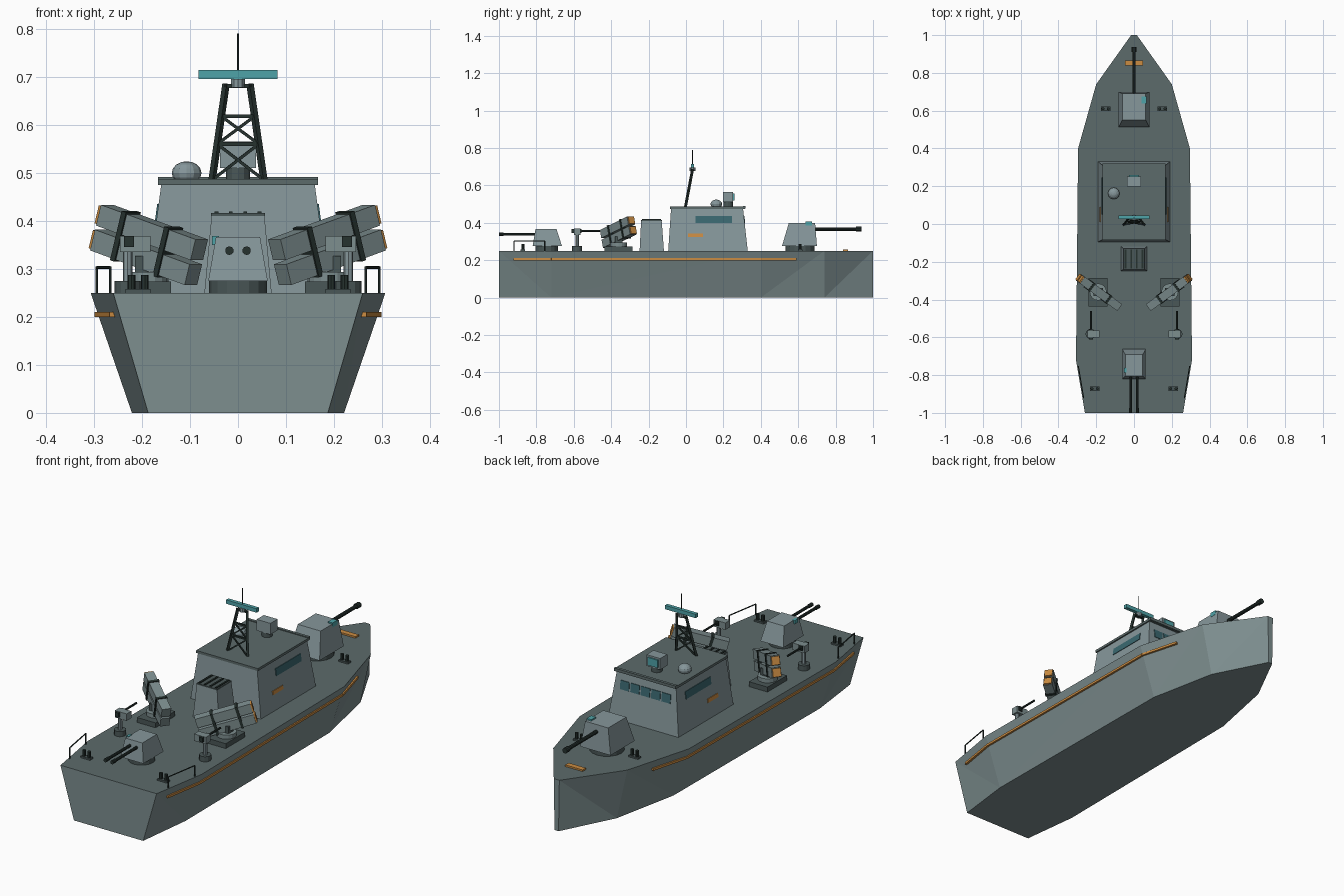
import bpy, bmesh, math
from mathutils import Vector

cube = bpy.data.objects.get("Cube")
if cube:
    bpy.data.objects.remove(cube, do_unlink=True)


def material(name, code):
    def lin(c):
        return c / 12.92 if c <= 0.04045 else ((c + 0.055) / 1.055) ** 2.4
    col = tuple(lin(int(code[i:i + 2], 16) / 255) for i in range(0, len(code), 2)) + (1,)
    m = bpy.data.materials.new(name)
    m.use_nodes = True
    m.diffuse_color = col
    m.node_tree.nodes["Principled BSDF"].inputs["Base Color"].default_value = col
    return m


HULL = material("hull grey", "7D8E8F")
DECK = material("deck grey", "5C6B6B")
HOUSE = material("superstructure grey", "86979B")
BASE = material("mount grey", "4A5757")
METAL = material("dark metal", "26322F")
TEAL = material("sensor teal", "4FA3A8")
GLASS = material("window glass", "3A6870")
ORANGE = material("orange", "CB8C42")


def finish(name, bm, mats):
    bmesh.ops.recalc_face_normals(bm, faces=bm.faces[:])
    me = bpy.data.meshes.new(name)
    bm.to_mesh(me)
    bm.free()
    ob = bpy.data.objects.new(name, me)
    bpy.context.collection.objects.link(ob)
    for m in mats:
        me.materials.append(m)
    return ob


def loft(name, low, high, mat):
    """Solid between two four-cornered rings."""
    bm = bmesh.new()
    a = [bm.verts.new(p) for p in low]
    b = [bm.verts.new(p) for p in high]
    bm.faces.new(a)
    bm.faces.new(b)
    for i in range(len(a)):
        j = (i + 1) % len(a)
        bm.faces.new((a[i], a[j], b[j], b[i]))
    return finish(name, bm, [mat])


def taper(name, low, high, mat):
    """Tapered block; each end is x0, x1, y0, y1, z."""
    ring = lambda x0, x1, y0, y1, z: [(x0, y0, z), (x1, y0, z), (x1, y1, z), (x0, y1, z)]
    return loft(name, ring(*low), ring(*high), mat)


def box(name, c, size, mat):
    x, y, z = c
    w, d, h = (v / 2 for v in size)
    r = (x - w, x + w, y - d, y + d)
    return taper(name, r + (z - h,), r + (z + h,), mat)


def beam(name, p, q, w, h, mat):
    """Square bar from p to q, w wide and h tall."""
    p, q = Vector(p), Vector(q)
    d = (q - p).normalized()
    side = d.cross(Vector((0, 0, 1)))
    side = side.normalized() if side.length > 1e-4 else Vector((1, 0, 0))
    up = side.cross(d)
    ring = lambda c: [c + side * (w / 2 * i) + up * (h / 2 * j)
                      for i, j in ((-1, -1), (1, -1), (1, 1), (-1, 1))]
    return loft(name, ring(p), ring(q), mat)


def rod(name, p, q, r, mat, n=10):
    p, q = Vector(p), Vector(q)
    bm = bmesh.new()
    bmesh.ops.create_cone(bm, cap_ends=True, segments=n, radius1=r, radius2=r, depth=(q - p).length)
    ob = finish(name, bm, [mat])
    ob.rotation_euler = (q - p).to_track_quat("Z", "Y").to_euler()
    ob.location = (p + q) / 2
    return ob


# Hull: stations of y and half width, flared from a narrower bottom
D, FLARE = 0.25, 0.72
STATIONS = [(-1, 0.26), (-0.72, 0.307), (0.4, 0.296), (0.74, 0.2), (1, 0.015)]
bm = bmesh.new()
rows = {}
for s in (-1, 1):
    low = [bm.verts.new((s * w * FLARE, y, 0)) for y, w in STATIONS]
    top = [bm.verts.new((s * w, y, D)) for y, w in STATIONS]
    rows[s] = (low, top)
    for i in range(len(STATIONS) - 1):
        if i == 0:
            tris = ((low[0], low[1], top[0]), (low[1], top[1], top[0]))
        else:
            tris = ((low[i], low[i + 1], top[i + 1]), (low[i], top[i + 1], top[i]))
        for t in tris:
            bm.faces.new(t)
for end in (0, -1):
    bm.faces.new((rows[-1][0][end], rows[1][0][end], rows[1][1][end], rows[-1][1][end]))
bm.faces.new(rows[-1][0] + rows[1][0][::-1])
deck = bm.faces.new(rows[-1][1] + rows[1][1][::-1])
deck.material_index = 1
finish("hull", bm, [HULL, DECK])


def half_width(y):
    for (y0, w0), (y1, w1) in zip(STATIONS, STATIONS[1:]):
        if y <= y1:
            return w0 + (w1 - w0) * (y - y0) / (y1 - y0)


# Deckhouse with roof slab, windows and side plates
WALL = lambda z: 0.19 - 0.03 * (z - D) / 0.225
BOW = lambda z: 0.33 - 0.025 * (z - D) / 0.225
taper("deckhouse", (-0.19, 0.19, -0.095, 0.33, D), (-0.16, 0.16, -0.08, 0.305, 0.475), HOUSE)
box("roof", (0, 0.115, 0.481), (0.334, 0.4, 0.012), DECK)
box("roof_visor", (0, 0.312, 0.484), (0.334, 0.014, 0.014), DECK)


def wall_plate(name, s, y0, y1, z0, z1, mat):
    ring = lambda z: tuple(sorted((s * (WALL(z) - 0.004), s * (WALL(z) + 0.003)))) + (y0, y1, z)
    taper(name, ring(z0), ring(z1), mat)


for s, side in ((-1, "right"), (1, "left")):
    wall_plate(side + "_window", s, 0.05, 0.245, 0.4, 0.435, GLASS)
    wall_plate(side + "_marker_plate", s, 0.01, 0.09, 0.325, 0.343, ORANGE)
for i in range(5):
    x = (i - 2) * 0.056
    ring = lambda z: (x - 0.024, x + 0.024, BOW(z) - 0.004, BOW(z) + 0.003, z)
    taper("bridge_window", ring(0.395), ring(0.437), GLASS)

# Roof equipment: dome and sensor box
rod("dome_base", (-0.107, 0.162, 0.485), (-0.107, 0.162, 0.495), 0.02, BASE, 12)
bm = bmesh.new()
bmesh.ops.create_uvsphere(bm, u_segments=12, v_segments=8, radius=0.031)
bmesh.ops.scale(bm, vec=(1, 1, 0.78), verts=bm.verts[:])
bmesh.ops.translate(bm, vec=(-0.107, 0.162, 0.5), verts=bm.verts[:])
finish("dome", bm, [HOUSE])
rod("sensor_pedestal", (0, 0.225, 0.485), (0, 0.225, 0.515), 0.025, BASE, 12)
box("sensor_box", (0, 0.225, 0.538), (0.074, 0.055, 0.055), HOUSE)
box("sensor_face", (0, 0.255, 0.538), (0.054, 0.008, 0.038), TEAL)

# Lattice mast, leaning toward the bow, with radar bar and aerial
FOOT, HEAD = 0.485, 0.685


def mast(s, z):
    t = (z - FOOT) / (HEAD - FOOT)
    return (s * (0.054 - 0.029 * t), -0.003 + 0.038 * t, z)


levels = (FOOT, 0.56, 0.618)
for s in (-1, 1):
    beam("mast_leg", mast(s, 0.478), mast(s, HEAD), 0.011, 0.011, METAL)
    for z0, z1 in zip(levels, levels[1:]):
        beam("mast_brace", mast(s, z0), mast(-s, z1), 0.006, 0.006, METAL)
for z in levels[1:]:
    beam("mast_crossbar", mast(-1, z), mast(1, z), 0.008, 0.008, METAL)
box("mast_head", (0, 0.035, 0.681), (0.056, 0.014, 0.008), METAL)
rod("radar_pivot", (0, 0.035, 0.678), (0, 0.035, 0.696), 0.015, HOUSE)
box("radar_bar", (0, 0.035, 0.705), (0.165, 0.018, 0.019), TEAL)
rod("aerial", (0, 0.035, 0.71), (0, 0.035, 0.79), 0.002, METAL, 6)

# Funnel with grille
taper("funnel", (-0.07, 0.07, -0.248, -0.118, D), (-0.055, 0.055, -0.24, -0.13, 0.412), HOUSE)
box("funnel_cap", (0, -0.185, 0.413), (0.112, 0.112, 0.006), BASE)
for i in range(4):
    box("funnel_grille", ((i - 1.5) * 0.03, -0.185, 0.417), (0.008, 0.1, 0.006), METAL)

# Bow gun turret
rod("bow_turret_base", (0, 0.61, D), (0, 0.61, 0.28), 0.078, BASE, 16)
taper("bow_turret", (-0.082, 0.082, 0.513, 0.7, 0.275), (-0.062, 0.062, 0.55, 0.69, 0.4), HOUSE)
rod("bow_gun_barrel", (0, 0.67, 0.366), (0, 0.935, 0.366), 0.009, METAL)
rod("bow_gun_muzzle", (0, 0.91, 0.366), (0, 0.937, 0.366), 0.013, METAL)
box("bow_gun_sight", (0.053, 0.656, 0.396), (0.025, 0.036, 0.022), TEAL)

# Stern twin gun turret
rod("stern_turret_base", (0, -0.745, D), (0, -0.745, 0.28), 0.06, BASE, 16)
taper("stern_turret", (-0.062, 0.062, -0.82, -0.663, 0.275), (-0.046, 0.046, -0.805, -0.692, 0.366), HOUSE)
for s in (-1, 1):
    rod("stern_gun_barrel", (s * 0.018, -0.79, 0.338), (s * 0.018, -0.998, 0.338), 0.007, METAL)
    rod("stern_gun_muzzle", (s * 0.018, -0.975, 0.338), (s * 0.018, -1, 0.338), 0.009, METAL)
box("stern_gun_sight", (-0.047, -0.775, 0.359), (0.014, 0.024, 0.018), TEAL)

box("foredeck_plate", (0, 0.853, D + 0.004), (0.094, 0.026, 0.008), ORANGE)

# Paired fittings on both sides
for s, side in ((-1, "right"), (1, "left")):
    # Rubbing strake along the hull
    pts = [(s * half_width(y) * 0.952, y, 0.205) for y in (-0.92, -0.72, 0.4, 0.59)]
    for p, q in zip(pts, pts[1:]):
        beam(side + "_strake", p, q, 0.014, 0.011, ORANGE)

    # Bollards
    for x, y in ((0.15, 0.61), (0.208, -0.872)):
        box(side + "_bollard_plate", (s * x, y, D + 0.004), (0.052, 0.024, 0.008), BASE)
        for d in (-0.014, 0.014):
            rod(side + "_bollard", (s * x + d, y, D), (s * x + d, y, 0.287), 0.008, METAL, 8)

    # Stern railing
    ends = [(s * (half_width(y) - 0.007), y) for y in (-0.92, -0.755)]
    for x, y in ends:
        rod(side + "_rail_post", (x, y, D), (x, y, 0.303), 0.003, METAL, 6)
    rod(side + "_rail", ends[0] + (0.303,), ends[1] + (0.303,), 0.003, METAL, 6)

    # Pintle gun
    x, y = s * 0.23, -0.582
    rod(side + "_pintle_base", (x, y, D), (x, y, 0.275), 0.027, BASE, 12)
    rod(side + "_pintle_post", (x, y, 0.27), (x, y, 0.345), 0.01, HOUSE, 8)
    box(side + "_pintle_shield", (s * 0.214, -0.582, 0.352), (0.064, 0.036, 0.034), HULL)
    box(side + "_pintle_receiver", (s * 0.227, -0.585, 0.357), (0.02, 0.055, 0.022), METAL)
    rod(side + "_pintle_barrel", (s * 0.227, -0.57, 0.357), (s * 0.227, -0.46, 0.357), 0.005, METAL, 8)

    # Twin-tube launcher
    box(side + "_launcher_base", (s * 0.19, -0.362, 0.262), (0.1, 0.15, 0.024), BASE)
    rod(side + "_launcher_turntable", (s * 0.19, -0.36, 0.272), (s * 0.19, -0.36, 0.294), 0.045, HULL, 16)
    box(side + "_launcher_post", (s * 0.19, -0.36, 0.307), (0.05, 0.04, 0.04), BASE)
    rear, front = Vector((s * 0.093, -0.43, 0.288)), Vector((s * 0.29, -0.285, 0.36))
    axis = (front - rear).normalized()
    up = (Vector((0, 0, 1)) - axis * axis.z).normalized()
    for k in (0, 1):
        off = up * (0.054 * k)
        beam(side + "_launch_tube", rear + off, front + off, 0.044, 0.045, HULL)
        beam(side + "_tube_cap", front + off, front + off + axis * 0.007, 0.038, 0.039, ORANGE)
    for t in (0.3, 0.75):
        mid = rear.lerp(front, t) + up * 0.027
        beam(side + "_tube_clamp", mid - axis * 0.006, mid + axis * 0.006, 0.052, 0.107, METAL)
